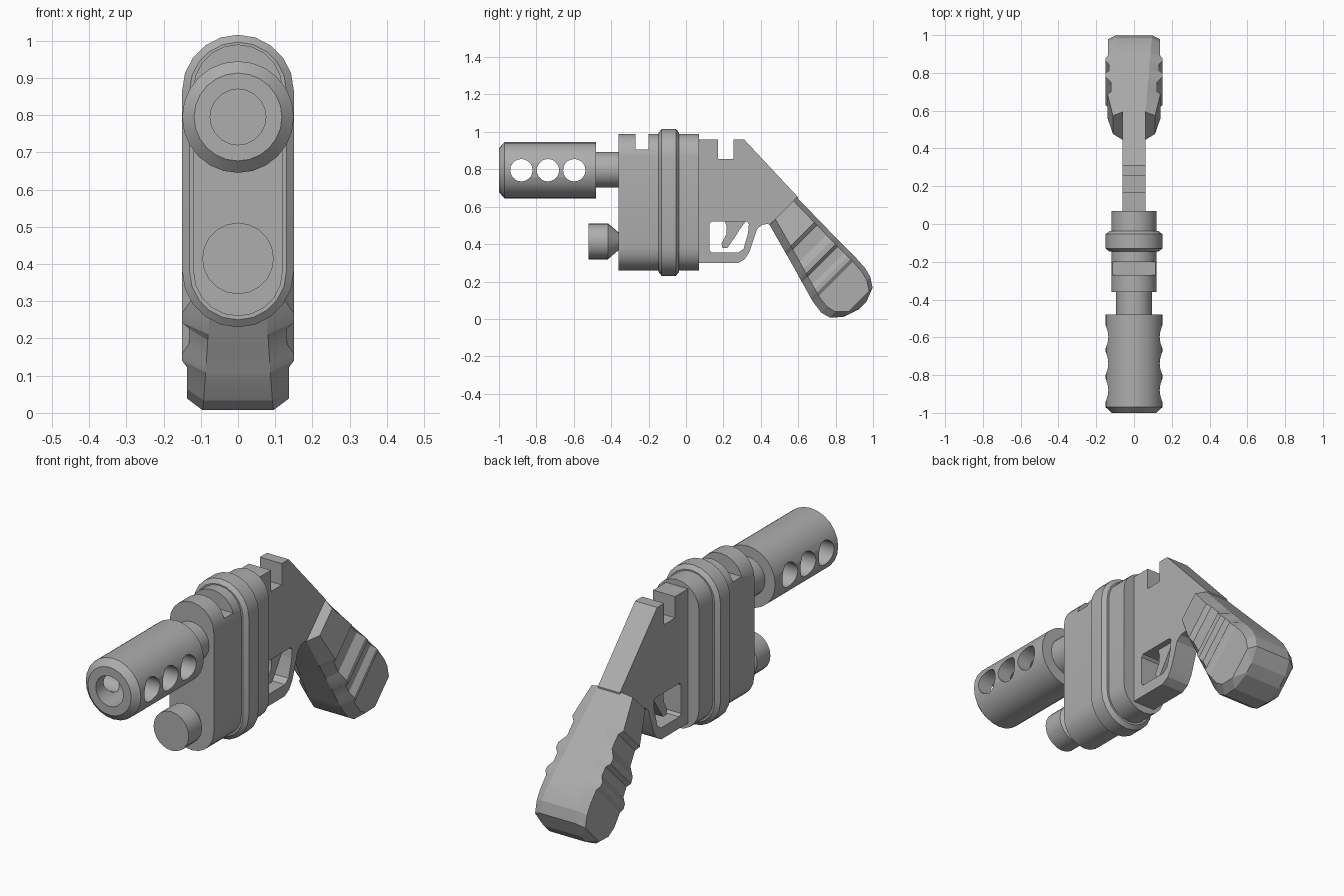
import bpy, bmesh, math

cube = bpy.data.objects.get("Cube")
if cube:
    bpy.data.objects.remove(cube)

GREY = (0.42, 0.42, 0.42, 1)
mat = bpy.data.materials.new("plain grey")
mat.use_nodes = True
mat.diffuse_color = GREY
mat.node_tree.nodes["Principled BSDF"].inputs["Base Color"].default_value = GREY


def loft(name, sections):
    """Skin a row of equal-length closed sections and cap both ends."""
    bm = bmesh.new()
    rings = [[bm.verts.new(p) for p in s] for s in sections]
    n = len(rings[0])
    for a, b in zip(rings, rings[1:]):
        for i in range(n):
            j = (i + 1) % n
            bm.faces.new((a[i], a[j], b[j], b[i]))
    bm.faces.new(rings[0])
    bm.faces.new(rings[-1])
    bmesh.ops.recalc_face_normals(bm, faces=bm.faces)
    me = bpy.data.meshes.new(name)
    bm.to_mesh(me)
    bm.free()
    me.materials.append(mat)
    ob = bpy.data.objects.new(name, me)
    bpy.context.collection.objects.link(ob)
    return ob


def stadium(y, r, low, high, steps=10):
    """Upright rounded section across x, with end arcs centred at low and high."""
    pts = []
    for centre, start in ((high, 0), (low, math.pi)):
        for i in range(steps + 1):
            a = start + math.pi * i / steps
            pts.append((r * math.cos(a), y, centre + r * math.sin(a)))
    return pts


def lathe(name, profile, z, sides=20):
    """Turned part along y from (y, radius) pairs."""
    turn = [2 * math.pi * i / sides for i in range(sides)]
    return loft(name, [[(r * math.cos(a), y, z + r * math.sin(a)) for a in turn]
                       for y, r in profile])


def plate(name, outline, half):
    """Side outline in (y, z) extruded evenly across x."""
    return loft(name, [[(x, y, z) for y, z in outline] for x in (-half, half)])


def cut(target, cutter):
    mod = target.modifiers.new("cut", 'BOOLEAN')
    mod.operation, mod.solver, mod.object = 'DIFFERENCE', 'EXACT', cutter
    bpy.context.view_layer.objects.active = target
    bpy.ops.object.modifier_apply(modifier=mod.name)
    bpy.data.objects.remove(cutter)


def box(y0, y1, z0, z1):
    return plate("cutter", [(y0, z0), (y1, z0), (y1, z1), (y0, z1)], 0.3)


# Muzzle shroud with bore and cross holes
BORE_Z = 0.795
muzzle = lathe("muzzle", [(-1, 0.118), (-0.97, 0.15), (-0.48, 0.15)], BORE_Z, 24)
cut(muzzle, lathe("cutter", [(-1.1, 0.075), (-0.52, 0.075)], BORE_Z))
for y in (-0.88, -0.738, -0.597):
    ring = [2 * math.pi * i / 20 for i in range(20)]
    cut(muzzle, plate("cutter", [(y + 0.06 * math.cos(a), BORE_Z + 0.06 * math.sin(a))
                                 for a in ring], 0.3))
barrel = lathe("barrel", [(-0.5, 0.095), (-0.34, 0.095)], 0.798)

# Knob under the barrel
knob = lathe("front_knob", [(-0.52, 0.096), (-0.417, 0.096), (-0.36, 0.047), (-0.34, 0.047)], 0.415)

# Rounded body with sight notch and raised band
body = loft("body", [stadium(y, 0.12, 0.38, 0.87) for y in (-0.36, 0.07)])
cut(body, box(-0.27, -0.2, 0.905, 1.2))
band = loft("body_band", [stadium(y, r, 0.38, 0.866) for y, r in
                          ((-0.146, 0.13), (-0.13, 0.15), (-0.054, 0.15), (-0.038, 0.13))])

# Rear frame with trigger guard opening
frame = plate("frame", [
    (0.05, 0.96), (0.17, 0.96), (0.17, 0.855), (0.255, 0.855), (0.255, 0.96), (0.31, 0.96),
    (0.6, 0.65), (0.6, 0.5), (0.48, 0.45), (0.46, 0.487), (0.438, 0.508), (0.406, 0.503),
    (0.38, 0.48), (0.34, 0.36), (0.315, 0.32), (0.278, 0.298), (0.05, 0.298)], 0.06)
cut(frame, plate("cutter", [
    (0.125, 0.508), (0.137, 0.52), (0.325, 0.52), (0.336, 0.508), (0.332, 0.46),
    (0.308, 0.375), (0.28, 0.355), (0.137, 0.355), (0.125, 0.367)], 0.3))
trigger = plate("trigger", [
    (0.205, 0.53), (0.218, 0.49), (0.215, 0.45), (0.19, 0.405), (0.195, 0.38), (0.222, 0.38),
    (0.27, 0.45), (0.285, 0.475), (0.325, 0.53)], 0.03)

# Grip: stations of (distance along, front edge, back edge, side half width)
stations = [
    (-0.058, 0.95, 1.243, 0.112), (0.17, 0.888, 1.239, 0.14), (0.2, 0.88, 1.239, 0.122),
    (0.3, 0.852, 1.237, 0.122), (0.36, 0.835, 1.237, 0.15), (0.4, 0.823, 1.236, 0.15),
    (0.425, 0.816, 1.236, 0.132), (0.49, 0.798, 1.235, 0.132), (0.53, 0.787, 1.235, 0.15),
    (0.56, 0.778, 1.235, 0.15), (0.588, 0.77, 1.235, 0.137), (0.69, 0.757, 1.229, 0.137),
    (0.76, 0.775, 1.21, 0.137), (0.83, 0.85, 1.165, 0.137), (0.872, 0.97, 1.06, 0.1)]


def grip_section(d, front, back, side):
    edge = 0.061 + 0.042 * (d + 0.058)
    inset = 0.062 if d < 0.85 else 0.02
    half = [(edge, front), (side, front + inset), (side, back - inset * 0.6), (edge, back)]
    loop = half + [(-x, t) for x, t in reversed(half)]
    return [(x, (t + d) / 2, (t - d) / 2) for x, t in loop]


grip = loft("grip", [grip_section(*s) for s in stations])

# Soft shading on round parts, crisp edges elsewhere
for ob in (muzzle, barrel, knob, body, band, frame, trigger, grip):
    bpy.ops.object.select_all(action='DESELECT')
    ob.select_set(True)
    bpy.context.view_layer.objects.active = ob
    bpy.ops.object.shade_smooth_by_angle(angle=math.radians(25 if ob is not grip else 12))
